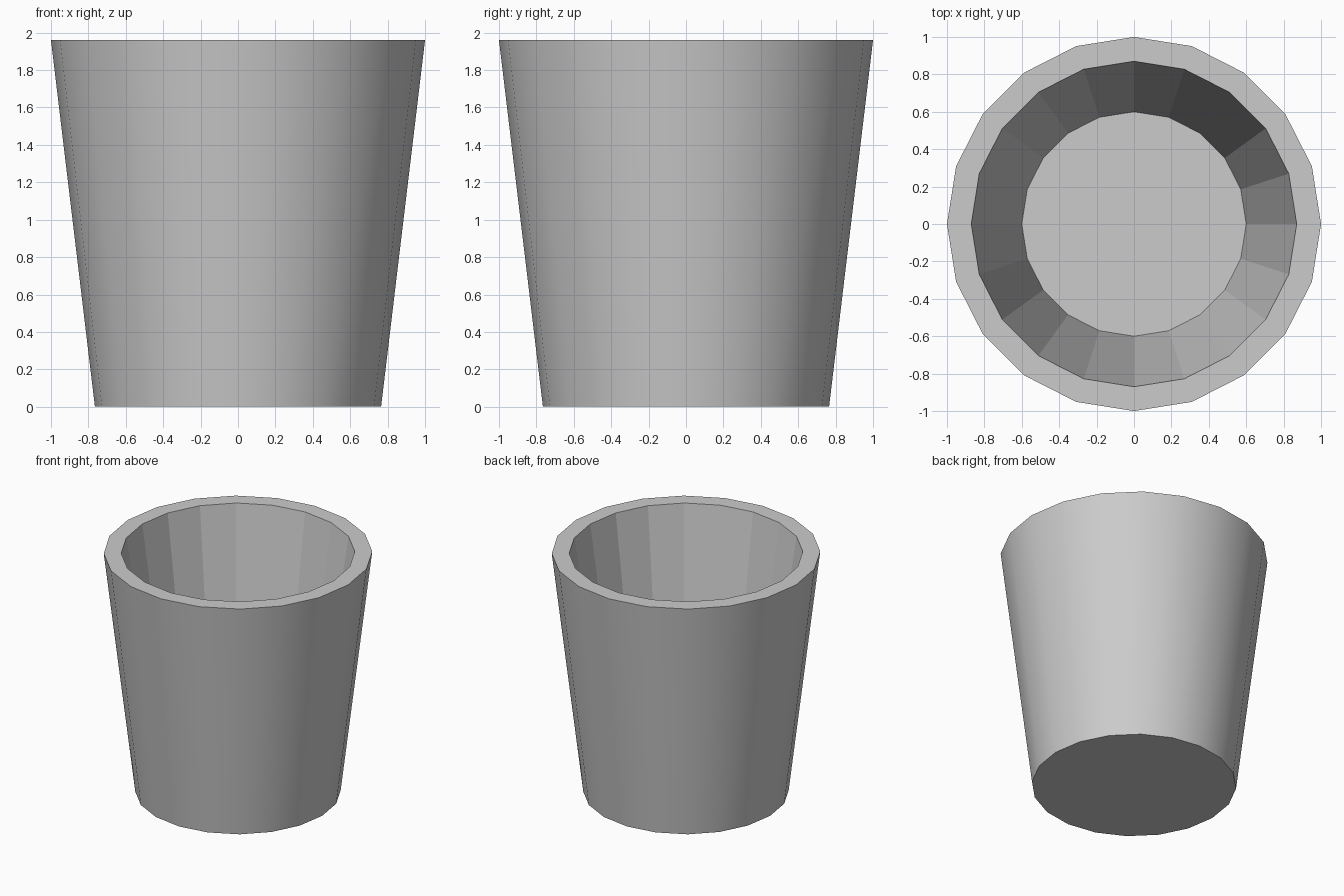
import bpy, bmesh
from math import cos, sin, tau

if "Cube" in bpy.data.objects:
    bpy.data.objects.remove(bpy.data.objects["Cube"])

SIDES = 20
# Cup profile (radius, height): outer base, outer rim, inner rim, inner floor
PROFILE = [(0.765, 0.0), (1.0, 1.96), (0.87, 1.96), (0.60, 0.13)]

bm = bmesh.new()
rings = [[bm.verts.new((r * cos(tau * i / SIDES), r * sin(tau * i / SIDES), z))
          for i in range(SIDES)] for r, z in PROFILE]

# Walls and rim; only the outer wall is smooth, the inside is faceted
for k, (a, b) in enumerate(zip(rings, rings[1:])):
    for i in range(SIDES):
        j = (i + 1) % SIDES
        face = bm.faces.new((a[i], a[j], b[j], b[i]))
        face.smooth = (k == 0)

# Underside and inner floor
bm.faces.new(rings[0][::-1])
bm.faces.new(rings[-1])

# Keep the rim and base edges crisp
for ring in rings[:2]:
    for i in range(SIDES):
        bm.edges.get((ring[i], ring[(i + 1) % SIDES])).smooth = False

mesh = bpy.data.meshes.new("cup")
bm.to_mesh(mesh)
bm.free()
cup = bpy.data.objects.new("cup", mesh)
bpy.context.collection.objects.link(cup)
